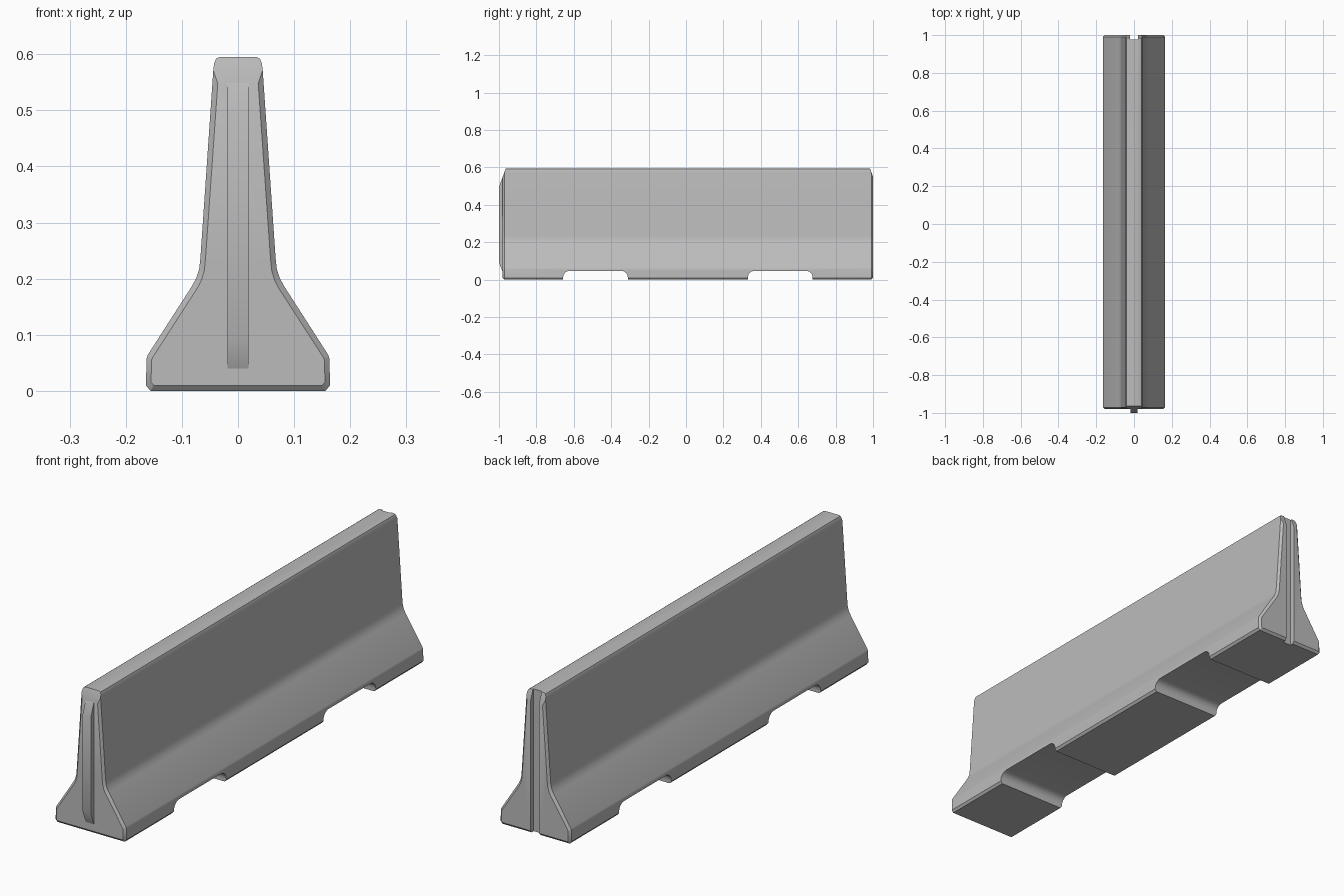
import bpy, bmesh, math

if "Cube" in bpy.data.objects:
    bpy.data.objects.remove(bpy.data.objects["Cube"])

concrete = bpy.data.materials.new("concrete grey")
concrete.diffuse_color = (0.5, 0.5, 0.5, 1)
concrete.use_nodes = True
concrete.node_tree.nodes["Principled BSDF"].inputs["Base Color"].default_value = concrete.diffuse_color


def loft(name, rings):
    """Solid from matching closed rings of 3D points."""
    bm = bmesh.new()
    loops = [[bm.verts.new(p) for p in ring] for ring in rings]
    n = len(loops[0])
    for a, b in zip(loops, loops[1:]):
        for i in range(n):
            j = (i + 1) % n
            bm.faces.new((a[i], a[j], b[j], b[i]))
    bm.faces.new(loops[0])
    bm.faces.new(loops[-1][::-1])
    bmesh.ops.recalc_face_normals(bm, faces=bm.faces)
    mesh = bpy.data.meshes.new(name)
    bm.to_mesh(mesh)
    bm.free()
    mesh.materials.append(concrete)
    obj = bpy.data.objects.new(name, mesh)
    bpy.context.collection.objects.link(obj)
    return obj


def mirrored(half):
    return half + [(-x, z) for x, z in reversed(half)]


def cut(target, cutter):
    bpy.context.view_layer.objects.active = target
    mod = target.modifiers.new("cut", "BOOLEAN")
    mod.operation = "DIFFERENCE"
    mod.solver = "EXACT"
    mod.object = cutter
    bpy.ops.object.modifier_apply(modifier=mod.name)
    bpy.data.objects.remove(cutter, do_unlink=True)


# Barrier cross-section, and the smaller outline of its end faces
outer = mirrored([(0.156, 0), (0.164, 0.01), (0.163, 0.057), (0.161, 0.064),
                  (0.082, 0.187), (0.074, 0.202), (0.069, 0.218), (0.067, 0.237),
                  (0.044, 0.572), (0.0425, 0.584), (0.039, 0.592), (0.033, 0.595)])
inner = mirrored([(0.150, 0.01), (0.155, 0.015), (0.154, 0.055), (0.152, 0.060),
                  (0.072, 0.184), (0.065, 0.198), (0.060, 0.215), (0.058, 0.235),
                  (0.036, 0.548), (0.0358, 0.549), (0.035, 0.5495), (0.031, 0.55)])


def setback(z):
    # the end chamfer leans further back across the top
    return 0.009 + max(0.0, z - 0.572) * 0.32


FRONT, BACK = -0.98, 1.0
body = loft("barrier_body", [
    [(x, FRONT, z) for x, z in inner],
    [(x, FRONT + setback(z), z) for x, z in outer],
    [(x, BACK - setback(z), z) for x, z in outer],
    [(x, BACK, z) for x, z in inner]])

# Two round-cornered forklift slots through the foot
for side in (-1, 1):
    centre, half_w, top, r = 0.01 + side * 0.494, 0.173, 0.047, 0.035
    arc = [(half_w - r + r * math.cos(a), top - r + r * math.sin(a))
           for a in (math.pi / 2 * i / 6 for i in range(7))]
    slot = mirrored([(half_w, -0.05)] + arc)
    cut(body, loft("slot_cutter", [[(x, centre + y, z) for y, z in slot]
                                   for x in (-0.3, 0.3)]))

# Full-height joint groove in the back end
groove = [(-0.02, 0.978), (0.02, 0.978), (0.02, 1.05), (-0.02, 1.05)]
cut(body, loft("groove_cutter", [[(x, y, z) for x, y in groove] for z in (-0.1, 0.7)]))

# Joint tongue on the front end, sloped at top and bottom
tongue_side = [(-0.975, 0.03), (-0.98, 0.04), (-1.0, 0.092),
               (-1.0, 0.495), (-0.98, 0.549), (-0.975, 0.549)]
tongue = loft("joint_tongue", [[(x, y, z) for y, z in tongue_side] for x in (-0.019, 0.019)])

# Smooth the rounded runs, keep the chamfers crisp
for obj in (body, tongue):
    bpy.ops.object.select_all(action="DESELECT")
    obj.select_set(True)
    bpy.context.view_layer.objects.active = obj
    bpy.ops.object.shade_smooth_by_angle(angle=math.radians(30))
